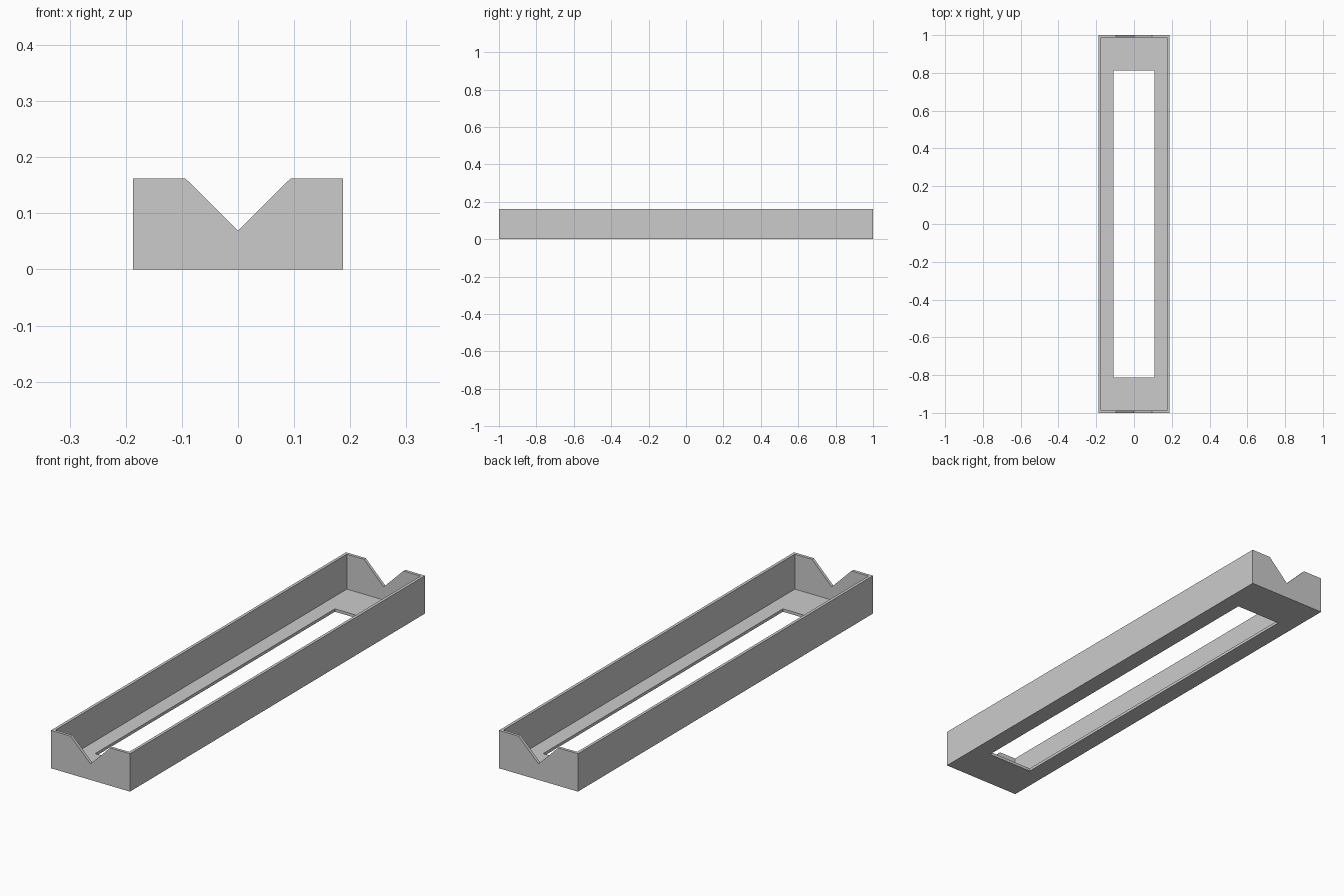
import bpy
import bmesh

cube = bpy.data.objects.get("Cube")
if cube:
    bpy.data.objects.remove(cube, do_unlink=True)

# Overall sizes
WIDTH, LENGTH, HEIGHT = 0.375, 2.0, 0.1625
WALL = 0.0125
SLOT_X, SLOT_Y = 0.109, 0.8125
NOTCH_X, NOTCH_Z = 0.094, 0.069

grey = bpy.data.materials.new("plain_grey")
grey.use_nodes = True
colour = (0.6, 0.6, 0.6, 1)
grey.diffuse_color = colour
grey.node_tree.nodes["Principled BSDF"].inputs["Base Color"].default_value = colour


def prism(name, outline, axis, low, high):
    """Extrude a closed outline along y or z."""
    bm = bmesh.new()
    place = (lambda a, b, c: (a, c, b)) if axis == "y" else (lambda a, b, c: (a, b, c))
    face = bm.faces.new([bm.verts.new(place(a, b, low)) for a, b in outline])
    grown = bmesh.ops.extrude_face_region(bm, geom=[face])["geom"]
    for v in grown:
        if isinstance(v, bmesh.types.BMVert):
            v.co["xyz".index(axis)] = high
    bmesh.ops.recalc_face_normals(bm, faces=bm.faces)
    mesh = bpy.data.meshes.new(name)
    bm.to_mesh(mesh)
    bm.free()
    mesh.materials.append(grey)
    obj = bpy.data.objects.new(name, mesh)
    bpy.context.collection.objects.link(obj)
    return obj


def rectangle(x, y):
    return [(-x, -y), (x, -y), (x, y), (-x, y)]


# Tray body
tray = prism("tray", rectangle(WIDTH / 2, LENGTH / 2), "z", 0, HEIGHT)

# Hollow interior, floor slot and V notches through both end walls
slope = (HEIGHT - NOTCH_Z) / NOTCH_X
over = 0.05
notch = [(0, NOTCH_Z), (NOTCH_X + over, HEIGHT + over * slope),
         (-NOTCH_X - over, HEIGHT + over * slope)]
cutters = [
    prism("interior_cutter", rectangle(WIDTH / 2 - WALL, LENGTH / 2 - WALL),
          "z", WALL, HEIGHT + over),
    prism("floor_slot_cutter", rectangle(SLOT_X, SLOT_Y), "z", -over, HEIGHT),
    prism("end_notch_cutter", notch, "y", -LENGTH, LENGTH),
]
for cutter in cutters:
    mod = tray.modifiers.new(cutter.name, "BOOLEAN")
    mod.operation = "DIFFERENCE"
    mod.solver = "EXACT"
    mod.object = cutter
    cutter.hide_render = True
    cutter.hide_viewport = True
